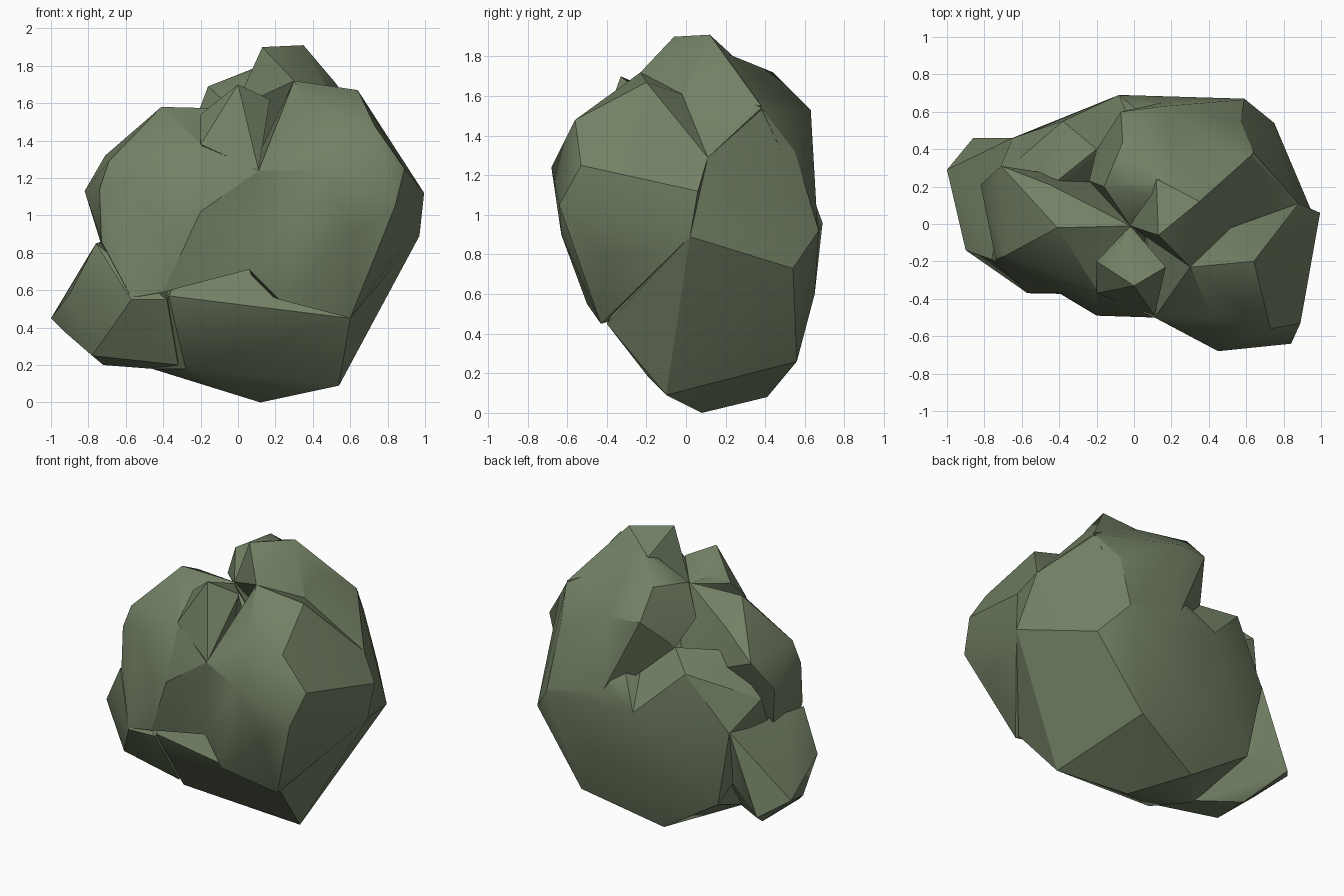
import bpy, bmesh, math

mat = bpy.data.materials.new("mossy_green")
mat.diffuse_color = (0.17, 0.22, 0.13, 1)


def lump(name, pts):
    """Faceted convex lump wrapped around a few corner points."""
    bm = bmesh.new()
    for p in pts:
        bm.verts.new(p)
    bmesh.ops.convex_hull(bm, input=bm.verts[:])
    loose = [v for v in bm.verts if not v.link_faces]
    bmesh.ops.delete(bm, geom=loose, context='VERTS')
    bmesh.ops.recalc_face_normals(bm, faces=bm.faces[:])
    me = bpy.data.meshes.new(name)
    bm.to_mesh(me)
    bm.free()
    ob = bpy.data.objects.new(name, me)
    bpy.context.collection.objects.link(ob)
    me.materials.append(mat)
    return ob


# Main mass: back, underside and right flank
rock = lump("boulder", [
    (.12, .08, 0), (.54, -.10, .09), (.56, -.22, .28), (.68, .02, .42),
    (.97, .02, .89), (.82, .27, .89), (.75, .54, .73), (.59, .67, .92),
    (.57, .55, 1.32), (.64, .38, 1.53), (.39, .57, 1.28), (.15, .50, 1.30),
    (-.08, .69, .96), (.22, .67, .92), (.30, .65, .60), (.40, .56, .26),
    (-.12, .41, .08), (-.46, .02, .18), (-.28, -.19, .18), (-.37, -.36, .57),
    (-.04, -.34, .50), (.88, .11, 1.29), (-.55, .44, .36), (0, .05, 1.35),
    (.60, -.40, .45)])

# Back left slope running up into the valley below the crown
slope = lump("back_left_slope", [
    (-.08, .69, .96), (-.38, .55, 1.25), (-.20, .40, 1.33), (-.65, .46, .88),
    (-.55, .44, .36), (-.12, .41, .30), (-.45, .20, 1.30), (-.74, .24, 1.06),
    (-.70, .10, .80), (-.60, .10, .60), (.10, .40, 1.20), (.10, .10, .60)])

# Overhanging bulge at the front right
bulge = lump("front_bulge", [
    (.84, -.64, 1.05), (.45, -.68, 1.24), (.11, -.50, 1.24), (.22, -.50, .55),
    (.63, -.63, .90), (.60, -.43, .45), (.83, -.41, .77), (.97, .02, .89),
    (.995, .06, 1.12), (.88, .11, 1.29), (.89, -.20, 1.21), (.89, -.53, 1.25),
    (.73, -.56, 1.48), (.42, -.50, 1.51), (.64, -.20, 1.67), (.30, -.23, 1.72),
    (.52, -.02, 1.61), (.06, -.44, .71), (.05, .10, 1.20), (.10, .10, .60)])

# Crown: top knob, rear part and the slope down to the right
knob = lump("crown_knob", [
    (.13, -.06, 1.90), (.35, .12, 1.91), (.30, -.23, 1.72), (.12, .24, 1.80),
    (.52, .16, 1.71), (.64, .38, 1.55), (-.02, -.01, 1.57), (.52, -.02, 1.60),
    (.20, .20, 1.15)])
rear = lump("crown_rear", [
    (.12, .24, 1.80), (-.06, .44, 1.72), (-.16, .20, 1.69), (-.24, .23, 1.48),
    (-.07, .60, 1.54), (.16, .63, 1.53), (.39, .57, 1.30), (-.20, .40, 1.33),
    (-.02, -.01, 1.56), (.64, .38, 1.54), (.57, .55, 1.32), (.35, .12, 1.85),
    (.22, .665, .93), (.59, .665, .93), (.20, .10, 1.10)])
ramp = lump("right_ramp", [
    (.52, -.02, 1.60), (.88, .11, 1.29), (.64, .38, 1.54), (.52, .16, 1.70),
    (.30, 0, 1.30), (.60, .20, 1.10)])

# Left shoulder
shoulder = lump("left_shoulder", [
    (-.82, .21, 1.13), (-.71, .31, 1.32), (-.64, .28, 1.36), (-.41, -.02, 1.58),
    (-.45, .21, 1.46), (-.74, -.19, 1.14), (-.69, -.17, 1.29), (-.57, -.28, 1.20),
    (-.73, -.22, .86), (-.57, -.37, .56), (-.39, -.37, .59), (-.39, -.37, .93),
    (-.20, -.36, 1.38), (-.02, -.01, 1.57), (.05, -.36, 1.23), (0, .20, 1.00),
    (-.73, .10, .84), (-.05, -.38, .70)])

# Web joining shoulder and bulge above the undercut
web = lump("front_web", [
    (-.40, -.37, .59), (.06, -.44, .71), (-.20, -.49, 1.02), (-.39, -.37, .93),
    (.11, -.50, 1.24), (-.20, -.36, 1.38), (0, 0, 1.10), (.15, -.45, .75)])

# Small pointed peak between shoulder and bulge
peak = lump("front_peak", [
    (0, -.33, 1.70), (.17, -.23, 1.62), (-.10, -.13, 1.59), (-.20, -.37, 1.38),
    (.11, -.49, 1.24), (-.02, -.01, 1.56), (-.20, -.20, 1.54), (0, -.10, 1.10)])

# Lobe sticking out at the lower left
lobe = lump("left_lobe", [
    (-1, .29, .45), (-.86, .46, .36), (-.93, .06, .38), (-.90, -.14, .58),
    (-.78, -.12, .25), (-.72, .20, .20), (-.65, .46, .89), (-.73, .10, .84),
    (-.46, .05, .18), (-.57, -.37, .55), (-.76, -.19, .85), (-.32, -.18, .20),
    (-.38, -.36, .55), (-.30, .20, .60)])

# Fuse the lumps into one faceted boulder
bpy.context.view_layer.objects.active = rock
for part in (slope, bulge, knob, rear, ramp, shoulder, web, peak, lobe):
    mod = rock.modifiers.new("fuse", 'BOOLEAN')
    mod.operation = 'UNION'
    mod.solver = 'EXACT'
    mod.object = part
    bpy.ops.object.modifier_apply(modifier=mod.name)
    bpy.data.objects.remove(part, do_unlink=True)

rock.select_set(True)
bpy.ops.object.shade_smooth_by_angle(angle=math.radians(28))
